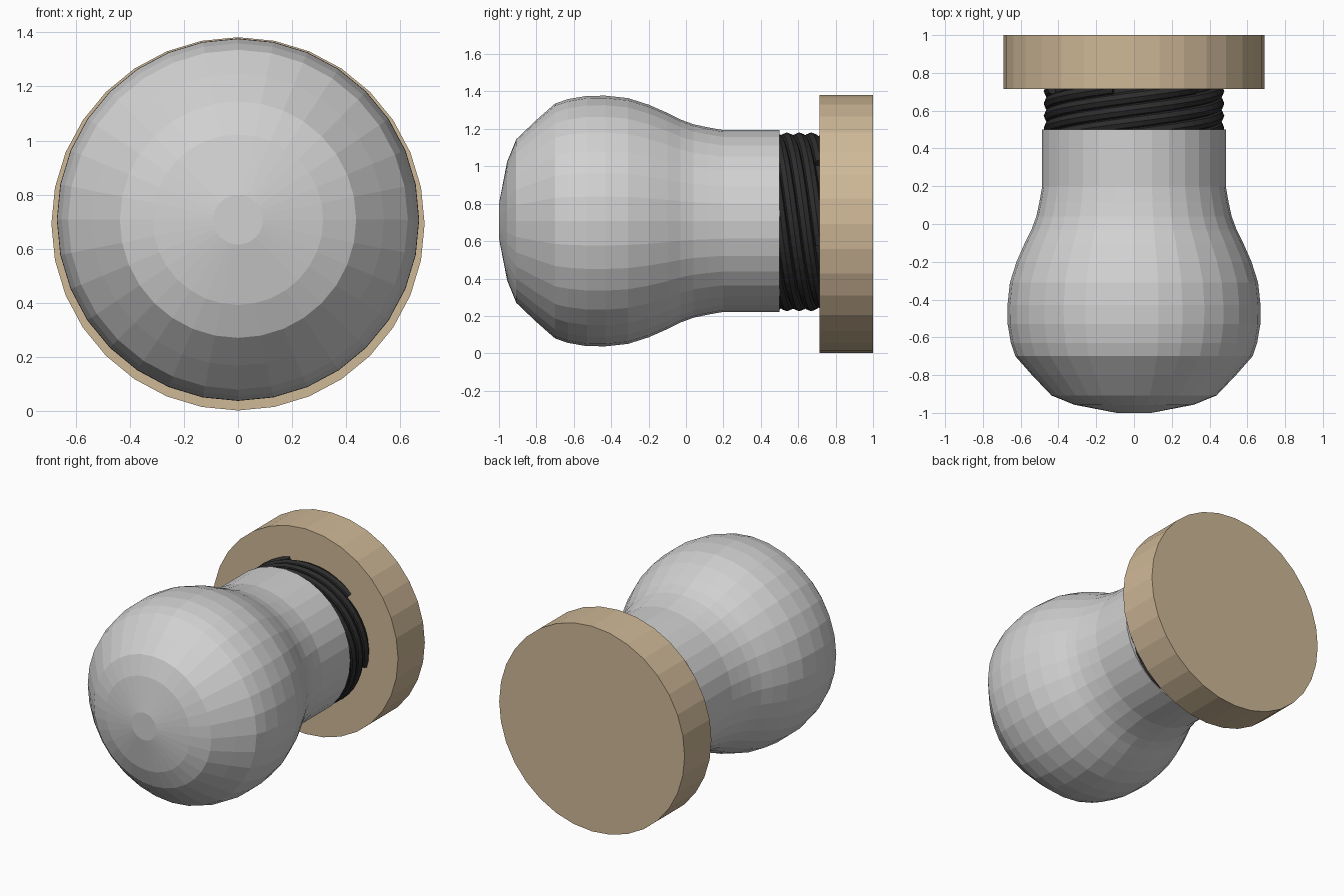
import bpy, bmesh, math
from mathutils import Vector

if "Cube" in bpy.data.objects:
    bpy.data.objects.remove(bpy.data.objects["Cube"])

SIDES = 32


def material(name, rgb):
    m = bpy.data.materials.new(name)
    m.diffuse_color = (*rgb, 1)
    m.use_nodes = True
    m.node_tree.nodes["Principled BSDF"].inputs["Base Color"].default_value = m.diffuse_color
    return m


GLASS = material("pale grey", (0.64, 0.64, 0.64))
METAL = material("dark metal", (0.026, 0.026, 0.026))
WOOD = material("light tan", (0.62, 0.48, 0.31))


def finish(name, bm, mat):
    bmesh.ops.recalc_face_normals(bm, faces=bm.faces)
    mesh = bpy.data.meshes.new(name)
    bm.to_mesh(mesh)
    bm.free()
    mesh.materials.append(mat)
    ob = bpy.data.objects.new(name, mesh)
    bpy.context.collection.objects.link(ob)
    return ob


def bridge(bm, a, b):
    n = len(a)
    for i in range(n):
        j = (i + 1) % n
        bm.faces.new((a[i], a[j], b[j], b[i]))


def lathe(name, profile, z, mat):
    """Revolve (y, radius) points around the y axis at height z, closing both ends."""
    bm = bmesh.new()
    rings = []
    for y, r in profile:
        rings.append([bm.verts.new((r * math.cos(2 * math.pi * i / SIDES), y,
                                    z + r * math.sin(2 * math.pi * i / SIDES)))
                      for i in range(SIDES)])
    for a, b in zip(rings, rings[1:]):
        bridge(bm, a, b)
    bm.faces.new(rings[0])
    bm.faces.new(rings[-1])
    return finish(name, bm, mat)


# Bulb with straight neck
lathe("bulb", [(-1.0, 0.092), (-0.957, 0.315), (-0.908, 0.437), (-0.80, 0.54),
               (-0.70, 0.628), (-0.63, 0.652), (-0.53, 0.669), (-0.43, 0.67),
               (-0.31, 0.657), (-0.20, 0.622), (-0.10, 0.578), (-0.03, 0.543),
               (0.04, 0.517), (0.12, 0.50), (0.20, 0.486), (0.50, 0.486)],
      0.7075, GLASS)

# Round mounting plate
lathe("mounting_plate", [(0.715, 0.69), (1.0, 0.69)], 0.692, WOOD)

# Screw core behind the threads
lathe("screw_core", [(0.48, 0.435), (0.73, 0.435)], 0.703, METAL)

# Six interleaved screw threads, each an octagonal tube on a helix
STARTS, LEAD, STEPS = 6, 0.39, 30
Y0, Y1, R, TUBE = 0.46, 0.72, 0.442, 0.036
bm = bmesh.new()
for s in range(STARTS):
    end = math.radians(104) + s * 2 * math.pi / STARTS
    rings = []
    for k in range(STEPS + 1):
        y = Y0 + (Y1 - Y0) * k / STEPS
        ang = end + (Y1 - y) / LEAD * 2 * math.pi
        out = Vector((math.cos(ang), 0, math.sin(ang)))
        ring = []
        for i in range(8):
            t = 2 * math.pi * i / 8
            p = out * (R + TUBE * math.cos(t))
            ring.append(bm.verts.new((p.x, y + TUBE * math.sin(t), 0.703 + p.z)))
        rings.append(ring)
    for a, b in zip(rings, rings[1:]):
        bridge(bm, a, b)
    bm.faces.new(rings[0])
    bm.faces.new(rings[-1])
finish("screw_threads", bm, METAL)
